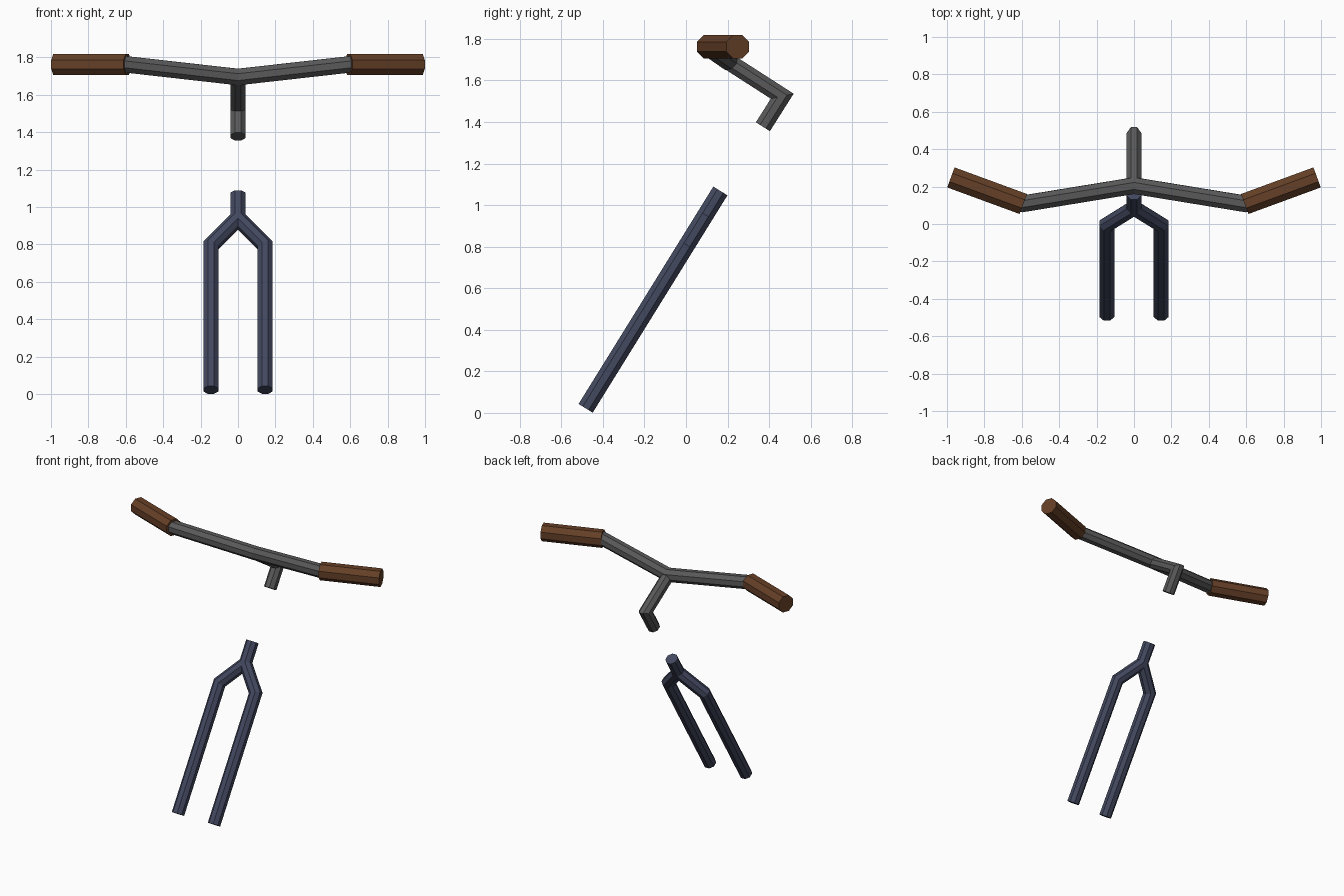
import bpy, bmesh, math
from mathutils import Vector

if "Cube" in bpy.data.objects:
    bpy.data.objects.remove(bpy.data.objects["Cube"])


def material(name, rgb):
    m = bpy.data.materials.new(name)
    m.diffuse_color = (*rgb, 1)
    m.use_nodes = True
    m.node_tree.nodes["Principled BSDF"].inputs["Base Color"].default_value = m.diffuse_color
    return m


def tube(name, points, half_width, ref, mat, halve=False, mirror=False):
    """Octagonal tube with mitred bends along a path, flat side facing ref."""
    pts = [Vector(p) for p in points]
    dirs = [(b - a).normalized() for a, b in zip(pts, pts[1:])]
    u = Vector(ref)
    u = (u - u.dot(dirs[0]) * dirs[0]).normalized()
    v = dirs[0].cross(u)
    r = half_width / math.cos(math.pi / 8)
    angles = [(k + 0.5) * math.pi / 4 for k in range(8)]
    ring = [pts[0] + r * (math.cos(a) * u + math.sin(a) * v) for a in angles]
    bm = bmesh.new()
    rows = [[bm.verts.new(c) for c in ring]]
    for i, d in enumerate(dirs):
        # slide the ring along the segment onto the mitre plane
        n = d + dirs[i + 1] if i + 1 < len(dirs) else d
        ring = [c + d * ((pts[i + 1] - c).dot(n) / d.dot(n)) for c in ring]
        rows.append([bm.verts.new(c) for c in ring])
    for a, b in zip(rows, rows[1:]):
        for k in range(8):
            j = (k + 1) % 8
            bm.faces.new((a[k], a[j], b[j], b[k]))
    bm.faces.new(rows[0])
    bm.faces.new(rows[-1])
    bmesh.ops.recalc_face_normals(bm, faces=bm.faces)
    if halve:
        bmesh.ops.bisect_plane(bm, geom=bm.verts[:] + bm.edges[:] + bm.faces[:],
                               plane_co=(0, 0, 0), plane_no=(1, 0, 0), clear_inner=True)
    me = bpy.data.meshes.new(name)
    bm.to_mesh(me)
    bm.free()
    me.materials.append(mat)
    ob = bpy.data.objects.new(name, me)
    bpy.context.collection.objects.link(ob)
    if mirror:
        ob.modifiers.new("Mirror", 'MIRROR')
    return ob


navy = material("navy_paint", (0.055, 0.065, 0.115))
grey = material("dark_metal", (0.1, 0.1, 0.1))
brown = material("brown_grip", (0.13, 0.05, 0.02))


# Fork: one blade bending into the steerer, cut at the middle and mirrored
def on_fork(x, z):
    return (x, -0.483 + (z - 0.022) * 0.62, z)


tube("fork", [on_fork(0.145, 0.022), on_fork(0.145, 0.795), on_fork(0, 0.94),
              on_fork(0, 1.068)], 0.04, (1, 0, 0), navy, halve=True, mirror=True)

# Stem: short clamp, then forward arm to the bar
tube("stem", [(0, 0.37, 1.377), (0, 0.463, 1.524), (0, 0.205, 1.69)],
     0.04, (1, 0, 0), grey)

# Handlebar: swept forward and up, ends tucked into the grips
right = [(0.595, 0.108, 1.762), (0.64, 0.125, 1.762)]
left = [(-x, y, z) for x, y, z in reversed(right)]
tube("handlebar", left + [(0, 0.205, 1.695)] + right, 0.044, (0, 0, 1), grey)

# Grips
tube("grips", [(0.592, 0.107, 1.762), (0.979, 0.249, 1.762)],
     0.057, (0, 0, 1), brown, mirror=True)
